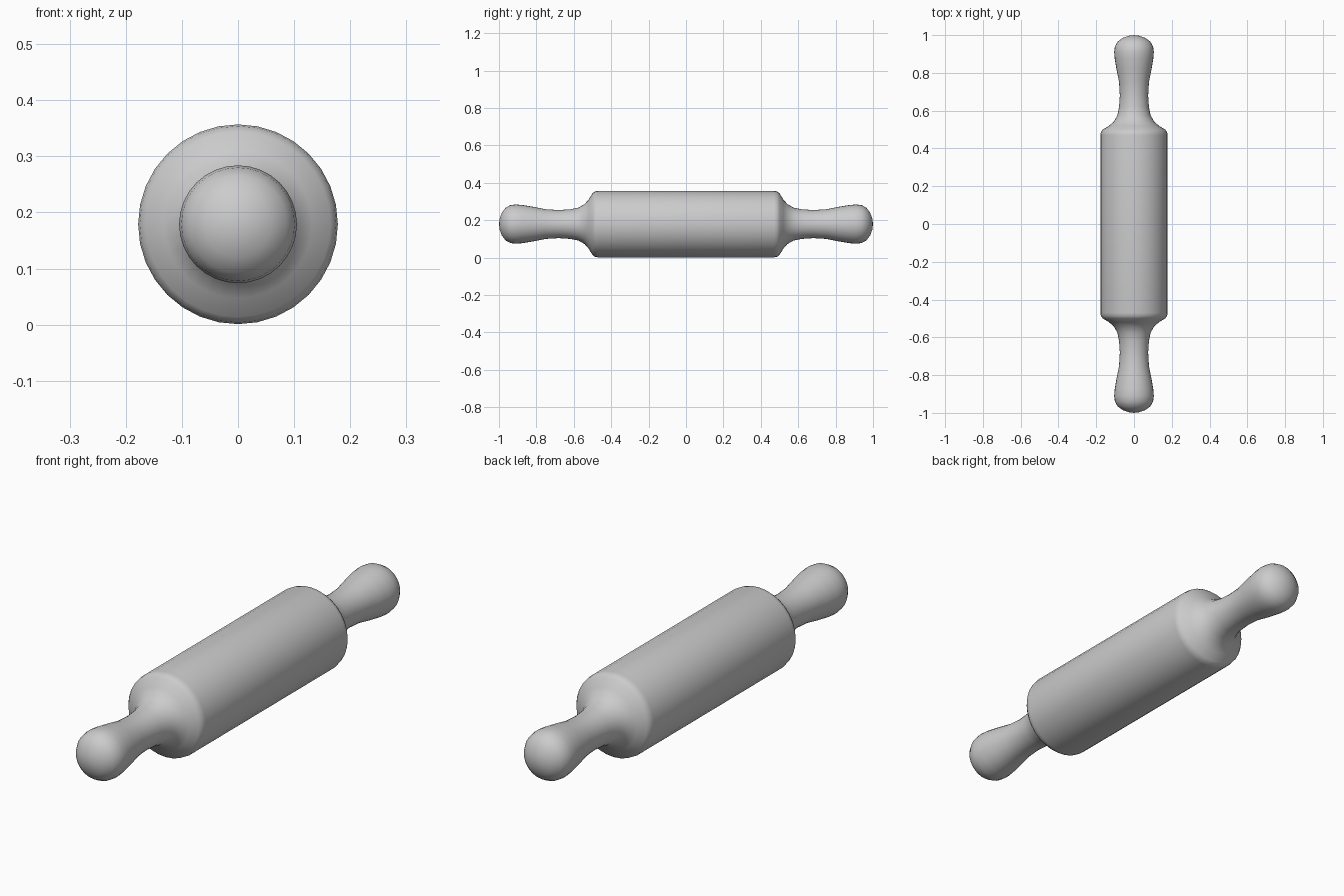
import bpy, bmesh
from math import pi, cos, sin

if "Cube" in bpy.data.objects:
    bpy.data.objects.remove(bpy.data.objects["Cube"])

SEGMENTS = 32
AXIS_Z = 0.179

# Half profile from the middle of the barrel to the handle tip: (y, radius)
half = [(0.47, 0.178), (0.487, 0.175), (0.50, 0.165), (0.52, 0.132),
        (0.542, 0.107), (0.575, 0.088), (0.62, 0.079), (0.68, 0.075),
        (0.75, 0.079), (0.82, 0.093), (0.875, 0.102), (0.91, 0.105),
        (0.94, 0.101), (0.965, 0.087), (0.985, 0.06), (0.996, 0.03)]
profile = [(-y, r) for y, r in reversed(half)] + half

# Turned body: barrel and both handles in one lathe surface
bm = bmesh.new()
rings = []
for y, r in profile:
    rings.append([bm.verts.new((r * cos(2 * pi * i / SEGMENTS), y,
                                AXIS_Z + r * sin(2 * pi * i / SEGMENTS)))
                  for i in range(SEGMENTS)])
for a, b in zip(rings, rings[1:]):
    for i in range(SEGMENTS):
        j = (i + 1) % SEGMENTS
        bm.faces.new((a[i], a[j], b[j], b[i]))

# Rounded handle tips
for ring, y in ((rings[0], -1.0), (rings[-1], 1.0)):
    tip = bm.verts.new((0, y, AXIS_Z))
    for i in range(SEGMENTS):
        bm.faces.new((ring[i], ring[(i + 1) % SEGMENTS], tip))

bmesh.ops.recalc_face_normals(bm, faces=bm.faces)
for f in bm.faces:
    f.smooth = True
mesh = bpy.data.meshes.new("rolling_pin")
bm.to_mesh(mesh)
bm.free()
pin = bpy.data.objects.new("rolling_pin", mesh)
bpy.context.collection.objects.link(pin)
